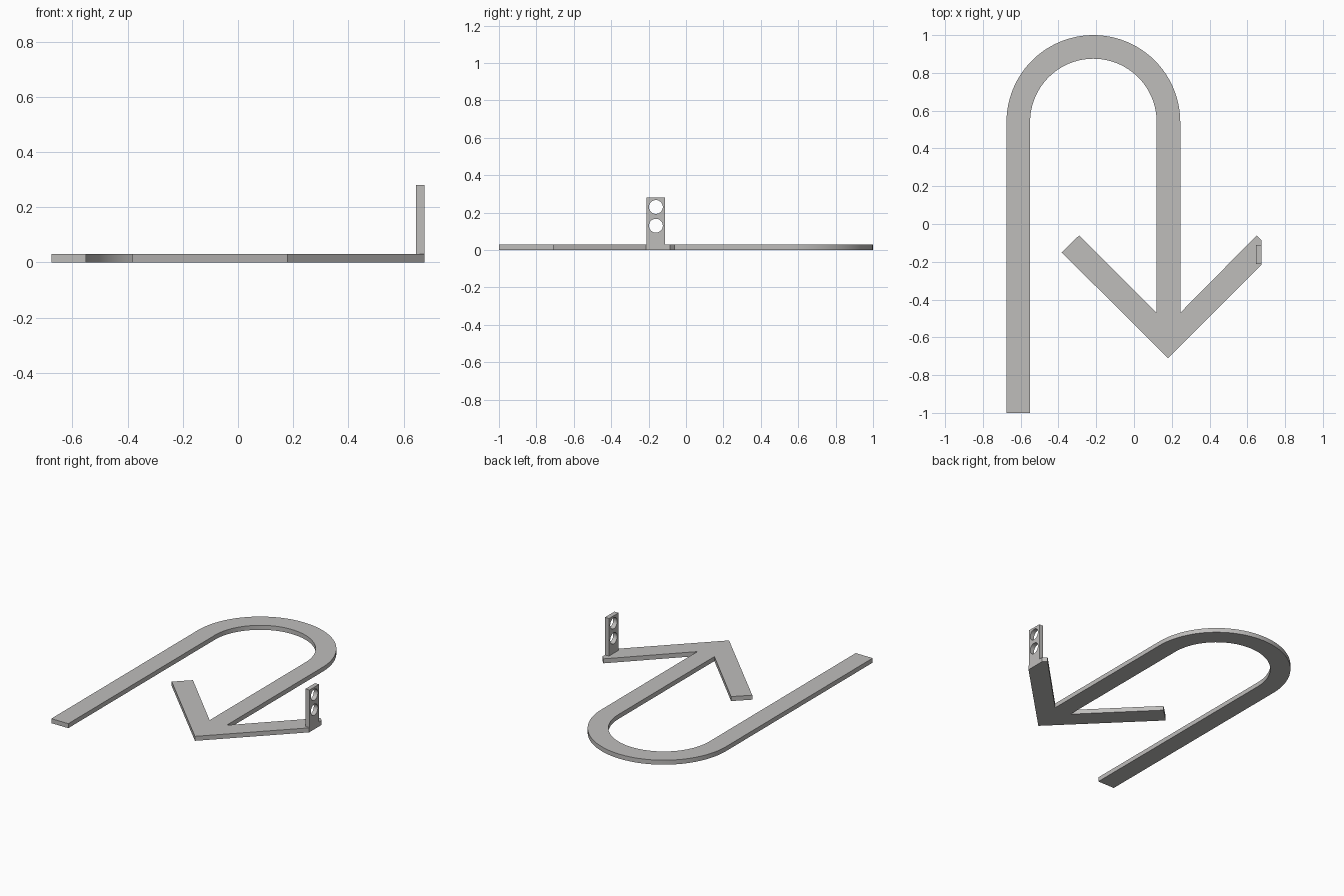
import bpy, bmesh
from math import pi, cos, sin
from mathutils import Matrix

cube = bpy.data.objects.get("Cube")
if cube:
    bpy.data.objects.remove(cube, do_unlink=True)

THICK = 0.03
grey = bpy.data.materials.new("warm grey")
grey.use_nodes = True
colour = (0.52, 0.51, 0.50, 1)
grey.diffuse_color = colour
grey.node_tree.nodes["Principled BSDF"].inputs["Base Color"].default_value = colour


def make_object(name, bm):
    bmesh.ops.recalc_face_normals(bm, faces=bm.faces)
    mesh = bpy.data.meshes.new(name)
    bm.to_mesh(mesh)
    bm.free()
    mesh.materials.append(grey)
    obj = bpy.data.objects.new(name, mesh)
    bpy.context.collection.objects.link(obj)
    return obj


def arc(cx, cy, radius, start, end, steps=48):
    angles = [start + (end - start) * i / steps for i in range(steps + 1)]
    return [(cx + radius * cos(a), cy + radius * sin(a)) for a in angles]


# Flat hooked arrow: straight tail, half-round bend, shaft and arrowhead
bend = (-0.215, 0.54)
outline = [(-0.675, -1), (-0.55, -1)]
outline += arc(*bend, 0.335, pi, 0)
outline += [(0.12, -0.47), (-0.29, -0.06), (-0.383, -0.15), (0.18, -0.71),
            (0.675, -0.215), (0.675, -0.085), (0.65, -0.06), (0.245, -0.47)]
outline += arc(*bend, 0.46, 0, pi)

bm = bmesh.new()
face = bm.faces.new([bm.verts.new((x, y, 0)) for x, y in outline])
top = bmesh.ops.extrude_face_region(bm, geom=[face])
bmesh.ops.translate(bm, vec=(0, 0, THICK),
                    verts=[g for g in top["geom"] if isinstance(g, bmesh.types.BMVert)])
arrow = make_object("curved_arrow_plate", bm)

# Upright tab on the arrowhead barb
bm = bmesh.new()
bmesh.ops.create_cube(bm, size=1, matrix=Matrix.Translation((0.66, -0.161, 0.155))
                      @ Matrix.Diagonal((0.03, 0.1, 0.25, 1)))
tab = make_object("upright_tab", bm)

# Two round holes through the tab
bm = bmesh.new()
for z in (0.13, 0.23):
    bmesh.ops.create_cone(bm, cap_ends=True, segments=48, radius1=0.037, radius2=0.037,
                          depth=0.2, matrix=Matrix.Translation((0.66, -0.161, z))
                          @ Matrix.Rotation(pi / 2, 4, 'Y'))
cutter = make_object("hole_cutter", bm)
cutter.hide_render = True
holes = tab.modifiers.new("holes", 'BOOLEAN')
holes.operation = 'DIFFERENCE'
holes.solver = 'EXACT'
holes.object = cutter

# Apply the holes and drop the cutter
bpy.context.view_layer.update()
evaluated = tab.evaluated_get(bpy.context.evaluated_depsgraph_get())
cut_mesh = bpy.data.meshes.new_from_object(evaluated)
tab.modifiers.clear()
tab.data = cut_mesh
bpy.data.objects.remove(cutter, do_unlink=True)

# Smooth the round walls and keep the edges sharp
for obj in (arrow, tab):
    bpy.ops.object.select_all(action='DESELECT')
    obj.select_set(True)
    bpy.context.view_layer.objects.active = obj
    bpy.ops.object.shade_smooth_by_angle(angle=pi / 6)
